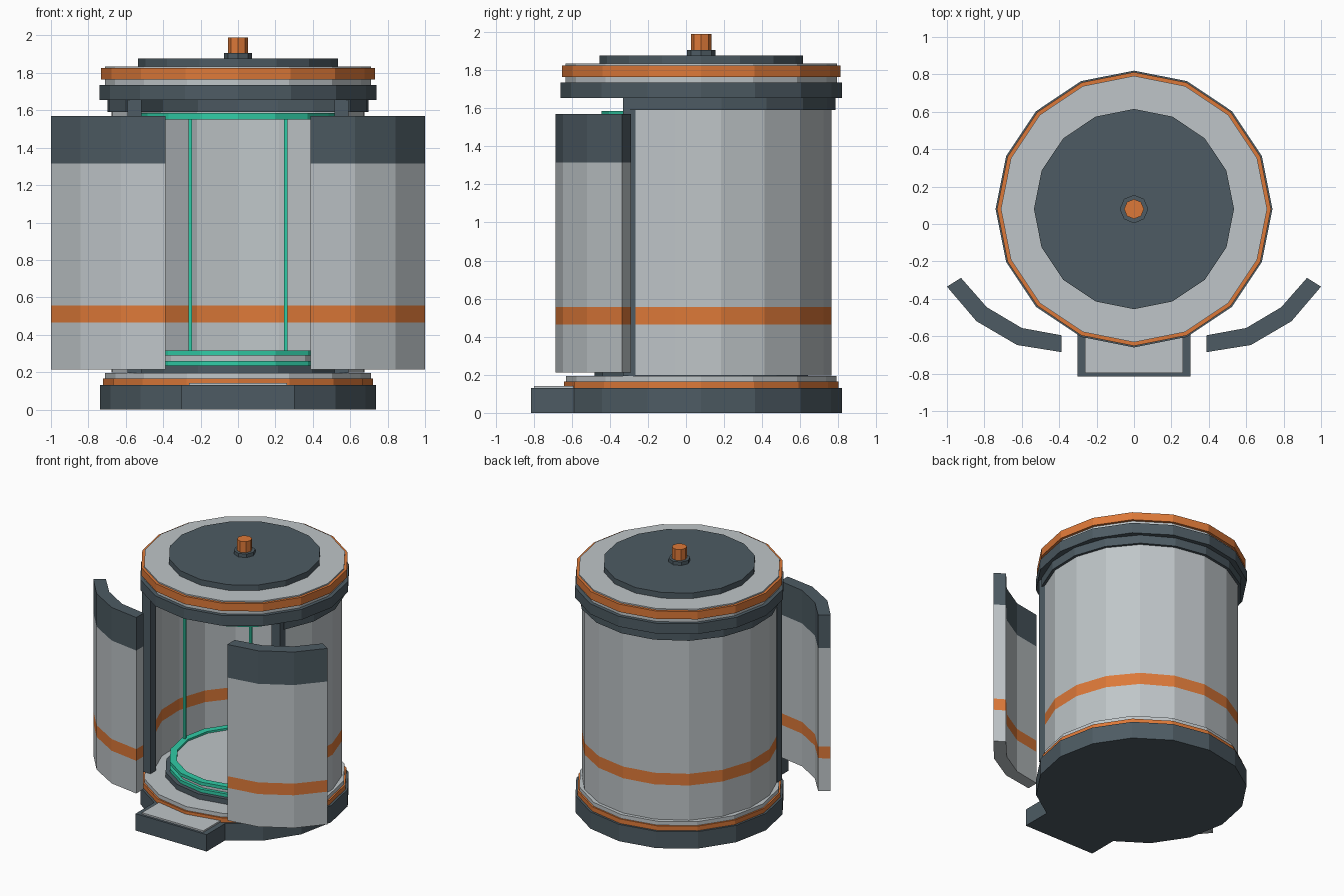
import bpy, bmesh, math

if "Cube" in bpy.data.objects:
    bpy.data.objects.remove(bpy.data.objects["Cube"])

CY = 0.08                      # centre of the round body
ARC = (-32, 212, 12)           # rear wall: start, end, segments

def material(name, rgb):
    m = bpy.data.materials.new(name)
    m.diffuse_color = (*rgb, 1)
    m.use_nodes = True
    m.node_tree.nodes["Principled BSDF"].inputs["Base Color"].default_value = m.diffuse_color
    return m

DARK = material("dark_slate", (0.075, 0.105, 0.125))
ORANGE = material("orange", (0.72, 0.19, 0.04))
TEAL = material("teal", (0.03, 0.60, 0.38))
GREY = material("light_grey", (0.52, 0.56, 0.58))

def make(name, bm, mat):
    bmesh.ops.recalc_face_normals(bm, faces=bm.faces)
    me = bpy.data.meshes.new(name)
    bm.to_mesh(me)
    bm.free()
    ob = bpy.data.objects.new(name, me)
    bpy.context.collection.objects.link(ob)
    if mat:
        me.materials.append(mat)
    return ob

def prism(name, pts, z0, z1, mat):
    """Extrude a flat outline from z0 to z1."""
    bm = bmesh.new()
    face = bm.faces.new([bm.verts.new((x, y, z0)) for x, y in pts])
    top = bmesh.ops.extrude_face_region(bm, geom=[face])["geom"]
    bmesh.ops.translate(bm, vec=(0, 0, z1 - z0),
                        verts=[v for v in top if isinstance(v, bmesh.types.BMVert)])
    return make(name, bm, mat)

def arc(r, a0, a1, n):
    angles = [math.radians(a0 + (a1 - a0) * i / n) for i in range(n + 1)]
    return [(r * math.cos(a), CY + r * math.sin(a)) for a in angles]

def disc(name, r, z0, z1, mat, n=16):
    return prism(name, arc(r, 0, 360, n)[:-1], z0, z1, mat)

def ring(name, r0, r1, z0, z1, mat, n=16):
    bm = bmesh.new()
    loops = [[bm.verts.new((x, y, z)) for x, y in arc(r, 0, 360, n)[:-1]]
             for r, z in ((r0, z0), (r1, z0), (r1, z1), (r0, z1))]
    for k in range(4):
        a, b = loops[k], loops[(k + 1) % 4]
        for i in range(n):
            j = (i + 1) % n
            bm.faces.new((a[i], a[j], b[j], b[i]))
    return make(name, bm, mat)

def wall(name, r0, r1, z0, z1, mat):
    return prism(name, arc(r1, *ARC) + arc(r0, *ARC)[::-1], z0, z1, mat)

def box(name, x0, x1, y0, y1, z0, z1, mat):
    return prism(name, [(x0, y0), (x1, y0), (x1, y1), (x0, y1)], z0, z1, mat)

# Base and front step
disc("base", 0.738, 0, 0.13, DARK)
disc("base_trim", 0.722, 0.13, 0.165, ORANGE)
disc("base_deck", 0.71, 0.165, 0.195, GREY)
box("step", -0.303, 0.303, -0.815, -0.45, 0, 0.13, DARK)
box("step_plate", -0.262, 0.262, -0.797, -0.58, 0.13, 0.142, GREY)

# Inner platform with glowing rings
disc("platform_foot", 0.56, 0.195, 0.235, DARK)
ring("platform_ring_lower", 0.46, 0.53, 0.235, 0.26, TEAL)
disc("platform", 0.505, 0.235, 0.3, GREY)
ring("platform_ring_upper", 0.48, 0.53, 0.29, 0.315, TEAL)
ring("ceiling_ring", 0.48, 0.525, 1.55, 1.585, TEAL)
for i, deg in enumerate((0, 60, 120, 180)):
    a = math.radians(deg)
    x, y = 0.51 * math.cos(a), CY + 0.51 * math.sin(a)
    box(f"light_rod_{i}", x - 0.009, x + 0.009, y - 0.009, y + 0.009, 0.3, 1.56, TEAL)

# Curved rear wall in bands
wall("wall_lower", 0.63, 0.685, 0.197, 0.465, GREY)
wall("wall_stripe", 0.63, 0.685, 0.465, 0.555, ORANGE)
wall("wall_upper", 0.63, 0.685, 0.555, 1.59, GREY)
wall("wall_header", 0.615, 0.705, 1.59, 1.66, DARK)

# Open doors and door posts on both sides
DOOR = [(0.388, -0.685), (0.625, -0.647), (0.842, -0.52), (1.0, -0.335),
        (0.925, -0.288), (0.787, -0.445), (0.60, -0.556), (0.388, -0.595)]
for side, s in (("left", -1), ("right", 1)):
    pts = [(s * x, y) for x, y in DOOR]
    for part, z0, z1, mat in (("lower", 0.213, 0.465, GREY), ("stripe", 0.465, 0.555, ORANGE),
                              ("upper", 0.555, 1.315, GREY), ("cap", 1.315, 1.57, DARK)):
        prism(f"door_{side}_{part}", pts, z0, z1, mat)
    box(f"door_post_{side}", s * 0.515, s * 0.59, -0.33, -0.265, 0.195, 1.66, DARK)

# Roof stack and top knob
disc("roof_rim", 0.74, 1.655, 1.735, DARK)
disc("roof_core", 0.712, 1.735, 1.835, GREY)
ring("roof_trim", 0.69, 0.732, 1.765, 1.825, ORANGE)
disc("roof_plate", 0.535, 1.835, 1.878, DARK)
disc("knob_collar", 0.076, 1.878, 1.905, DARK, 8)
disc("knob", 0.053, 1.905, 1.99, ORANGE, 8)
